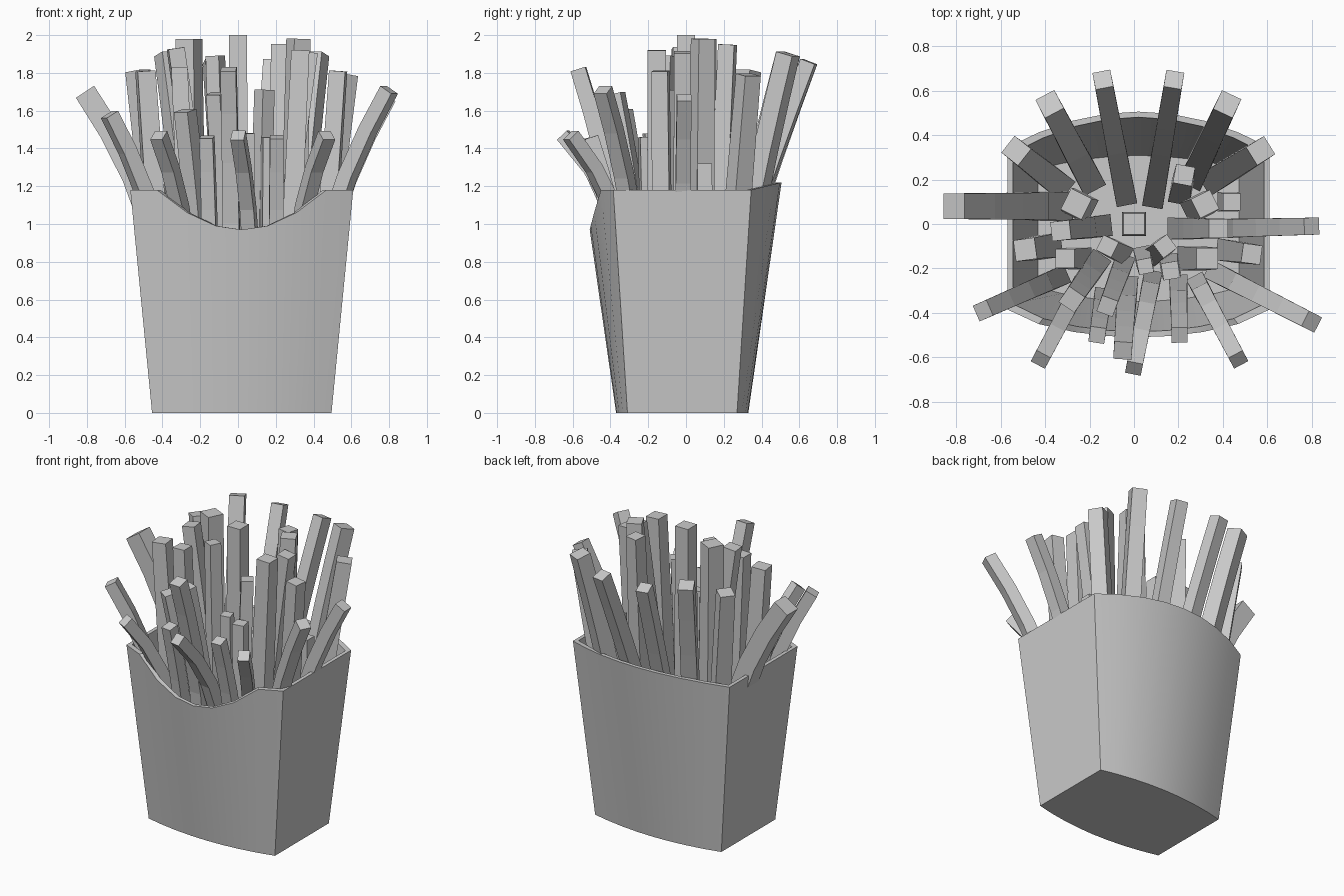
import bpy, bmesh, math
from mathutils import Vector

CX, TOP = 0.02, 1.18
US = [-1, -0.76, -0.5, -0.24, 0, 0.24, 0.5, 0.76, 1]
DIP = [0, 0, 0.12, 0.19, 0.21, 0.19, 0.12, 0, 0]


def finish(name, bm, smooth=0):
    bmesh.ops.recalc_face_normals(bm, faces=bm.faces)
    me = bpy.data.meshes.new(name)
    bm.to_mesh(me)
    bm.free()
    ob = bpy.data.objects.new(name, me)
    bpy.context.collection.objects.link(ob)
    if smooth:
        bpy.ops.object.select_all(action='DESELECT')
        ob.select_set(True)
        bpy.context.view_layer.objects.active = ob
        bpy.ops.object.shade_smooth_by_angle(angle=math.radians(smooth))
    return ob


def bridge(bm, a, b):
    n = len(a)
    for i in range(n):
        bm.faces.new((a[i], a[(i + 1) % n], b[(i + 1) % n], b[i]))


# Carton wall position: flaring sides, bowed front and back
def wall(u, z, front, inset):
    t = z / TOP
    hw = 0.475 + 0.115 * t - inset
    bow = 1 - u * u
    if front:
        y = -0.31 - 0.075 * t - bow * (0.06 + 0.095 * t) + inset
    else:
        y = 0.27 + 0.075 * t + bow * (0.06 + 0.095 * t) - inset
    return (CX + u * hw, y, z)


def ring(bm, inset, z=None):
    pts = [wall(u, TOP - d if z is None else z, True, inset)
           for u, d in zip(US, DIP)]
    pts += [wall(u, TOP + 0.04 * (1 - u * u) if z is None else z, False, inset)
            for u in reversed(US)]
    return [bm.verts.new(p) for p in pts]


# Carton: outer wall, rim, inner wall and floor
bm = bmesh.new()
rings = [ring(bm, 0, 0), ring(bm, 0), ring(bm, 0.025), ring(bm, 0.025, 0.025)]
for a, b in zip(rings, rings[1:]):
    bridge(bm, a, b)
bm.faces.new(rings[0])
bm.faces.new(rings[3])
finish("carton", bm, 30)


# One fry: square section swept along a path that bends outward
def fry(i, bx, by, tx, ty, tz, size, bend, z0=0.2):
    steps = (0, 1) if bend == 1 else (0, 0.5, 0.7, 0.86, 1)

    def at(s):
        f = s ** bend
        return Vector((bx + (tx - bx) * f, by + (ty - by) * f, z0 + (tz - z0) * s))

    flat = Vector((tx - bx, ty - by, 0))
    out = flat.normalized() if flat.length > 0.01 else Vector((1, 0, 0))
    side = Vector((-out.y, out.x, 0))
    bm = bmesh.new()
    prev = None
    for s in steps:
        d = (at(min(s + 0.05, 1)) - at(max(s - 0.05, 0))).normalized()
        n = side.cross(d)
        h = size * (0.55 - 0.07 * s)
        r = [bm.verts.new(at(s) + side * h * a + n * h * b)
             for a, b in ((-1, -1), (1, -1), (1, 1), (-1, 1))]
        if prev:
            bridge(bm, prev, r)
        else:
            bm.faces.new(r)
        prev = r
    bm.faces.new(prev)
    finish(f"fry_{i:02d}", bm)


# Outer fries leaning over the front and sides
side_fries = [
    (-0.34, 0.08, -0.81, 0.08, 1.70, 0.12, 2.2),
    (-0.34, -0.24, -0.68, -0.39, 1.58, 0.08, 2.2),
    (0.37, -0.22, 0.80, -0.44, 1.71, 0.08, 2),
    (0.38, -0.02, 0.80, -0.01, 1.67, 0.08, 2),
    (-0.25, -0.29, -0.42, -0.61, 1.47, 0.075, 3),
    (0.29, -0.27, 0.47, -0.61, 1.47, 0.075, 3),
    (0.08, -0.25, 0.00, -0.65, 1.47, 0.075, 3),
    (-0.03, -0.28, -0.05, -0.57, 1.82, 0.085, 1.8),
    (-0.14, -0.33, -0.165, -0.50, 1.46, 0.075, 1.8),
    (0.20, -0.27, 0.205, -0.50, 1.46, 0.075, 1.8),
]
# Fries fanning over the back
back_fries = [
    (-0.04, 0.13, -0.14, 0.65, 1.86, 0.085, 1.2),
    (0.09, 0.12, 0.18, 0.65, 1.86, 0.085, 1.2),
    (-0.20, 0.20, -0.38, 0.54, 1.90, 0.10, 1.3),
    (0.27, 0.22, 0.42, 0.54, 1.90, 0.10, 1.3),
    (-0.34, 0.18, -0.53, 0.33, 1.81, 0.10, 1),
    (0.36, 0.20, 0.57, 0.33, 1.79, 0.10, 1),
]
# Upright fries in the middle
middle_fries = [
    (0, 0, 0, 0, 2.00, 0.10, 1),
    (-0.17, -0.18, -0.28, -0.34, 1.60, 0.09, 1.5),
    (-0.05, -0.18, -0.12, -0.37, 1.69, 0.08, 1.5),
    (-0.06, -0.13, -0.12, -0.10, 1.89, 0.08, 1),
    (0.10, -0.13, 0.14, -0.10, 1.71, 0.08, 1),
    (0.04, -0.14, 0.05, -0.19, 1.48, 0.07, 1),
    (0.16, -0.18, 0.165, -0.21, 1.46, 0.08, 1),
    (0.25, -0.155, 0.33, -0.155, 1.92, 0.10, 1),
    (0.42, -0.12, 0.53, -0.135, 1.81, 0.09, 1),
    (-0.38, -0.10, -0.49, -0.115, 1.81, 0.10, 1),
    (-0.24, -0.155, -0.31, -0.155, 1.83, 0.09, 1),
    (-0.24, 0.08, -0.26, 0.09, 1.98, 0.11, 1),
    (-0.15, -0.01, -0.33, -0.03, 1.93, 0.09, 1.4),
    (0.20, -0.02, 0.38, -0.02, 1.91, 0.09, 1.4),
    (0.28, 0.07, 0.32, 0.09, 1.98, 0.10, 1),
    (0.21, 0.14, 0.225, 0.22, 1.95, 0.09, 1),
    (0.42, 0.10, 0.44, 0.10, 1.32, 0.08, 1),
]
for i, spec in enumerate(side_fries + back_fries + middle_fries, 1):
    fry(i, *spec)
